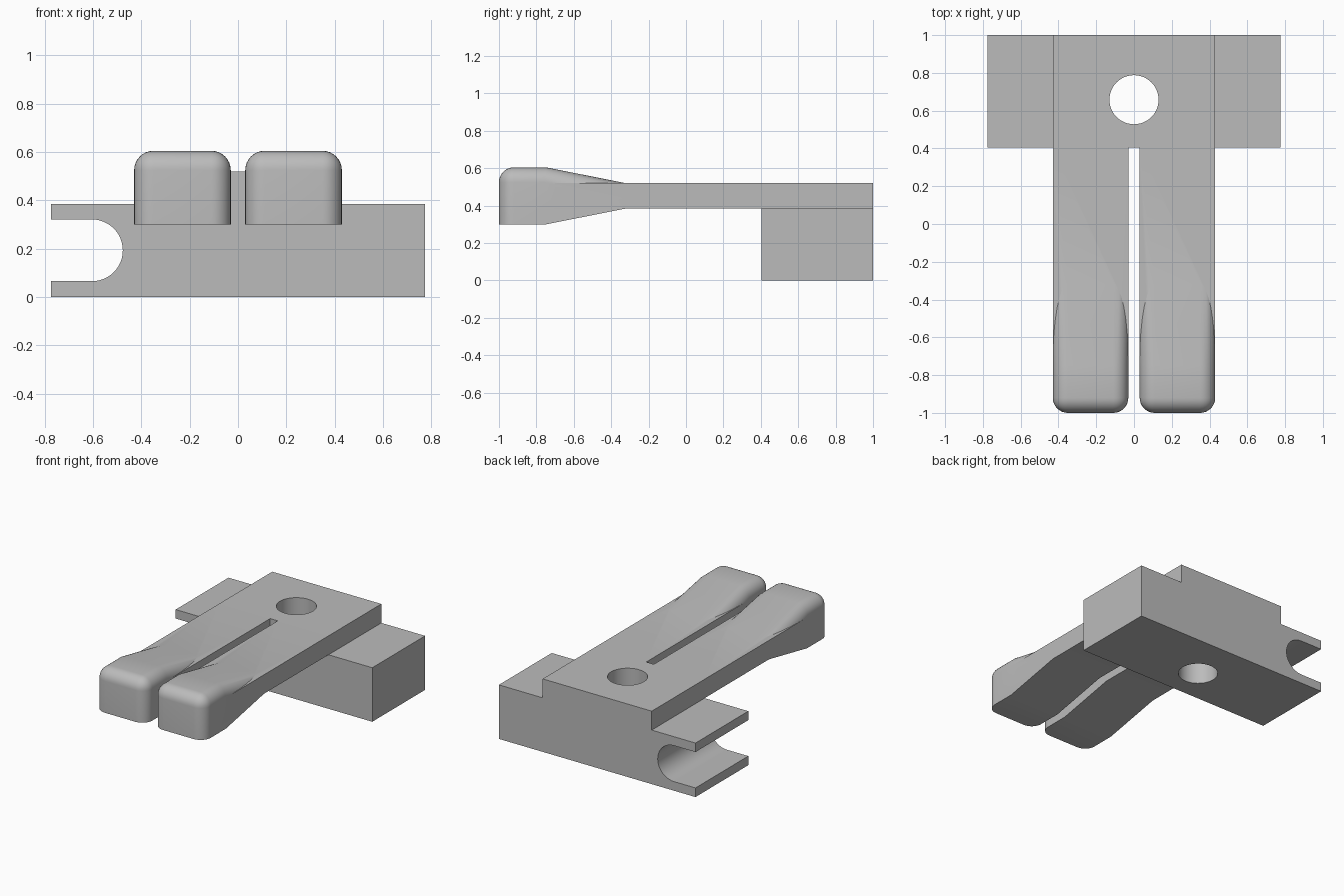
import bpy, bmesh, math
from mathutils import Vector

if "Cube" in bpy.data.objects:
    bpy.data.objects.remove(bpy.data.objects["Cube"])

grey = bpy.data.materials.new("plain grey")
grey.diffuse_color = (0.5, 0.5, 0.5, 1)
grey.use_nodes = True
grey.node_tree.nodes["Principled BSDF"].inputs["Base Color"].default_value = grey.diffuse_color


def finish(bm, name):
    bmesh.ops.recalc_face_normals(bm, faces=bm.faces)
    mesh = bpy.data.meshes.new(name)
    bm.to_mesh(mesh)
    bm.free()
    mesh.materials.append(grey)
    obj = bpy.data.objects.new(name, mesh)
    bpy.context.collection.objects.link(obj)
    return obj


def prism(points, shift):
    """Solid made by sweeping a closed 3D outline along shift."""
    bm = bmesh.new()
    face = bm.faces.new([bm.verts.new(p) for p in points])
    new = bmesh.ops.extrude_face_region(bm, geom=[face])["geom"]
    bmesh.ops.translate(bm, vec=shift, verts=[v for v in new if isinstance(v, bmesh.types.BMVert)])
    bmesh.ops.recalc_face_normals(bm, faces=bm.faces)
    return bm


def combine(target, other, operation):
    mod = target.modifiers.new("combine", 'BOOLEAN')
    mod.operation, mod.solver, mod.object = operation, 'EXACT', other
    bpy.context.view_layer.objects.active = target
    bpy.ops.object.modifier_apply(modifier=mod.name)
    bpy.data.objects.remove(other)


W, H, TOP = 0.775, 0.385, 0.52       # block half width, shoulder and plate heights
IN, OUT, FRONT = 0.03, 0.43, 0.405   # finger sides, front of the block

# Block with raised centre plate and a round-ended slot on the left
slot_r, slot_x, slot_z = 0.128, -0.605, 0.193
arc = []
for i in range(25):
    a = -math.pi / 2 + math.pi * i / 24
    arc.append((slot_x + slot_r * math.cos(a), slot_z + slot_r * math.sin(a)))
outline = [(-W, 0), (-W, slot_z - slot_r)] + arc + [
    (-W, slot_z + slot_r), (-W, H), (-OUT, H), (-OUT, TOP),
    (OUT, TOP), (OUT, H), (W, H), (W, 0)]
body = finish(prism([(x, FRONT, z) for x, z in outline], (0, 1 - FRONT, 0)), "clip_body")

# Two fingers: flat bar plus a thickened pad with rounded upper edges
pad_side = [(-1, 0.30), (-0.75, 0.30), (-0.32, H), (-0.32, TOP), (-0.75, 0.605), (-1, 0.605)]
for side in (-1, 1):
    x0, width = (IN, OUT - IN) if side > 0 else (-OUT, OUT - IN)
    bar_side = [(-0.7, H), (FRONT, H), (FRONT, TOP), (-0.7, TOP)]
    bar = finish(prism([(x0, y, z) for y, z in bar_side], (width, 0, 0)), "finger_bar")

    bm = prism([(x0, y, z) for y, z in pad_side], (width, 0, 0))
    rounded = []
    for e in bm.edges:
        a, b = (v.co for v in e.verts)
        along = abs(a.x - b.x) < 1e-4
        top_run = along and min(a.z, b.z) > 0.5
        nose = max(a.y, b.y) < -0.99 and (along or min(a.z, b.z) > 0.5)
        if top_run and abs(a.z - b.z) < 0.1 or nose:
            rounded.append(e)
    bmesh.ops.bevel(bm, geom=rounded, offset=0.08, offset_type='OFFSET', segments=8,
                    profile=0.5, affect='EDGES', clamp_overlap=False)
    pad = finish(bm, "finger_pad")
    combine(bar, pad, 'UNION')
    combine(body, bar, 'UNION')

# Round hole through plate and block
bm = bmesh.new()
bmesh.ops.create_cone(bm, cap_ends=True, segments=48, radius1=0.13, radius2=0.13, depth=2)
bmesh.ops.translate(bm, vec=Vector((0, 0.658, 0.3)), verts=bm.verts)
combine(body, finish(bm, "hole_cutter"), 'DIFFERENCE')

bpy.ops.object.select_all(action='DESELECT')
body.select_set(True)
bpy.context.view_layer.objects.active = body
bpy.ops.object.shade_smooth_by_angle(angle=math.radians(30))
